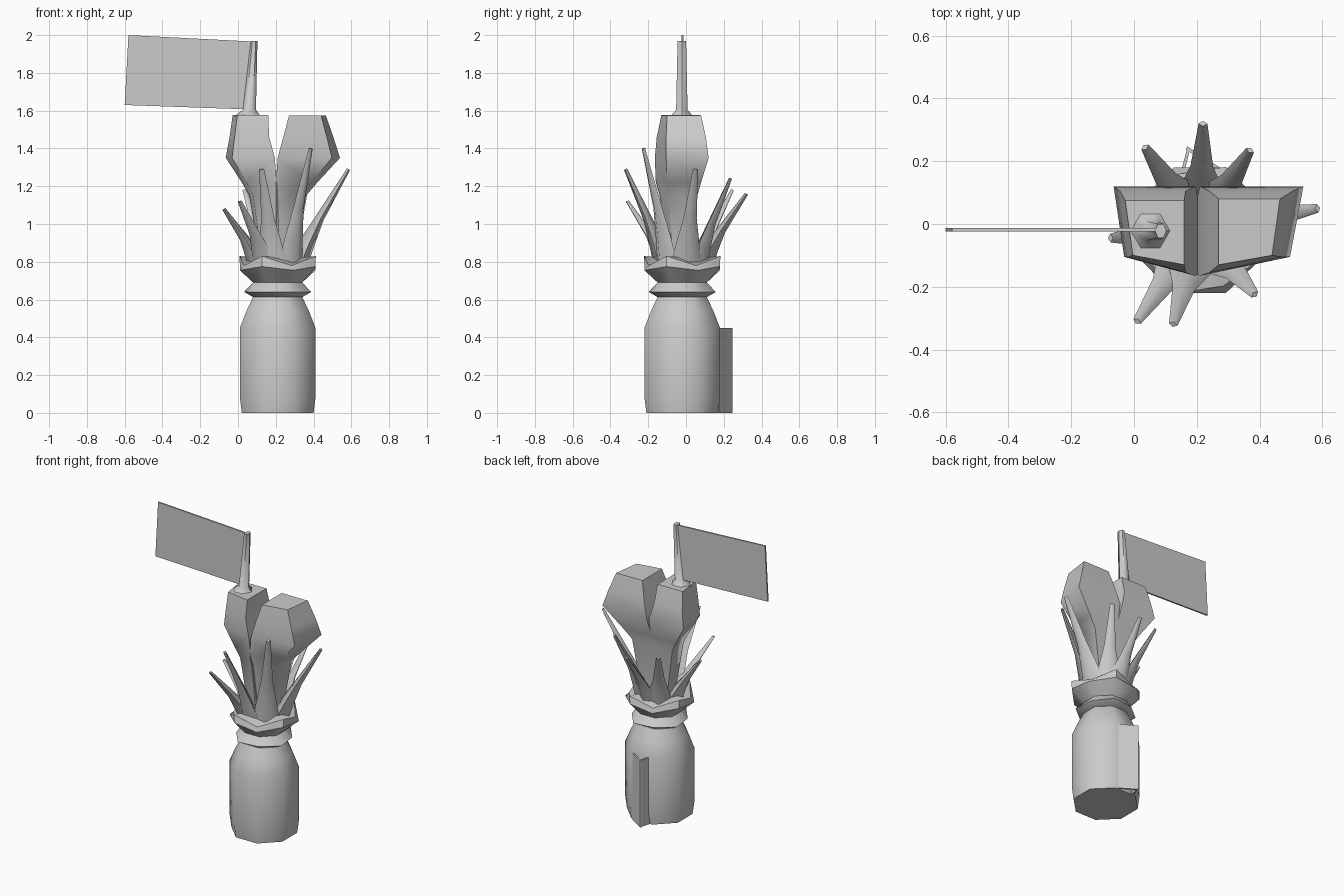
import bpy, bmesh, math
from mathutils import Vector

if "Cube" in bpy.data.objects:
    bpy.data.objects.remove(bpy.data.objects["Cube"])

CX, CY = 0.21, -0.02


def loft(name, rings, angle=50):
    """Skin a stack of equal-length point rings and cap both ends."""
    bm = bmesh.new()
    vr = [[bm.verts.new(p) for p in r] for r in rings]
    n = len(vr[0])
    for a, b in zip(vr, vr[1:]):
        for i in range(n):
            j = (i + 1) % n
            bm.faces.new((a[i], a[j], b[j], b[i]))
    bm.faces.new(vr[0][::-1])
    bm.faces.new(vr[-1])
    bmesh.ops.recalc_face_normals(bm, faces=bm.faces)
    me = bpy.data.meshes.new(name)
    bm.to_mesh(me)
    bm.free()
    ob = bpy.data.objects.new(name, me)
    bpy.context.collection.objects.link(ob)
    bpy.ops.object.select_all(action='DESELECT')
    ob.select_set(True)
    bpy.context.view_layer.objects.active = ob
    bpy.ops.object.shade_smooth_by_angle(angle=math.radians(angle))
    return ob


def ring(r, z, n=8, dz=0.0, dr=0.0):
    """Octagonal ring; dz and dr alternate around it for a zigzag edge."""
    out = []
    for i in range(n):
        s = 1 if i % 2 else -1
        a = 2 * math.pi * (i + 0.5) / n
        q = (r + s * dr) / math.cos(math.pi / n)
        out.append((CX + q * math.cos(a), CY + q * math.sin(a), z + s * dz))
    return out


def plate(name, pts, z0, z1):
    return loft(name, [[(x, y, z) for x, y in pts] for z in (z0, z1)], 30)


# Bottle-shaped base
loft("base_body", [ring(0.19, 0), ring(0.2, 0.08), ring(0.2, 0.45),
                   ring(0.165, 0.54), ring(0.125, 0.625)])

# Frilled collar: lower skirt and upper zigzag rim
loft("collar", [ring(0.125, 0.61), ring(0.17, 0.64, dr=0.008), ring(0.13, 0.69),
                ring(0.2, 0.765, dz=0.01), ring(0.19, 0.805, dz=0.025, dr=0.012),
                ring(0.09, 0.82)])

# Leaf spikes fanning out of the collar
tips = [(0.385, -0.225, 1.40), (0.125, -0.32, 1.29), (0.01, -0.31, 1.12),
        (0.585, 0.05, 1.29), (-0.075, -0.045, 1.08), (0.22, 0.32, 1.16),
        (0.37, 0.235, 1.24), (0.035, 0.245, 1.18)]
for k, tip in enumerate(tips):
    tip = Vector(tip)
    out = Vector((tip.x - CX, tip.y - CY, 0)).normalized()
    side = Vector((-out.y, out.x, 0))
    base = Vector((CX, CY, 0.77)) + out * 0.1
    rings = []
    for t, w in ((0, 0.085), (0.25, 0.062), (0.5, 0.036), (1, 0.014)):
        c = base.lerp(tip, t)
        c -= out * 0.06 * t * (1 - t)
        up = Vector((0, 0, 0.3 * w))
        rings.append([c + side * w, c + out * w * 0.6 - up,
                      c - side * w, c - out * w * 0.6 + up])
    loft(f"leaf_spike_{k + 1}", rings, 75)

# Two-lobed bulb: each lobe is (z, outer, inner, back, front, front at the cleft)
lobes = {
    "left_lobe": [(0.78, 0.12, 0.22, 0.04, -0.07, -0.09),
                  (1.15, 0.06, 0.21, 0.06, -0.09, -0.14),
                  (1.22, 0.02, 0.205, 0.08, -0.1, -0.16),
                  (1.35, -0.065, 0.195, 0.12, -0.105, -0.165),
                  (1.46, -0.045, 0.165, 0.105, -0.105, -0.155),
                  (1.578, -0.028, 0.16, 0.075, -0.1, -0.13)],
    "right_lobe": [(0.78, 0.3, 0.2, 0.04, -0.07, -0.09),
                   (1.15, 0.36, 0.2, 0.06, -0.09, -0.14),
                   (1.22, 0.42, 0.2, 0.08, -0.1, -0.16),
                   (1.35, 0.54, 0.21, 0.12, -0.105, -0.165),
                   (1.46, 0.505, 0.24, 0.105, -0.105, -0.155),
                   (1.575, 0.465, 0.27, 0.08, -0.1, -0.13)],
}
for name, rows in lobes.items():
    loft(name, [[(o, b, z), (o + 0.13 * (i - o), f, z), (i, g, z), (i, b, z)]
                for z, o, i, b, f, g in rows], 60)

# Flag pole with a flared foot
pole = []
for z, x, rx, ry in ((1.57, 0.05, 0.07, 0.07), (1.605, 0.06, 0.035, 0.035),
                     (1.97, 0.085, 0.018, 0.026)):
    pole.append([(x + rx * math.cos(math.pi * i / 3),
                  -0.022 + ry * math.sin(math.pi * i / 3), z) for i in range(6)])
loft("flag_pole", pole)

# Flag panel
flag = [(0.095, 1.965), (-0.58, 2.0), (-0.6, 1.63), (0.05, 1.607)]
loft("flag", [[(x, y, z) for x, z in flag] for y in (-0.024, -0.013)], 30)

# Folded tag behind the base
plate("tag_face", [(0.17, 0.247), (0.277, 0.178), (0.271, 0.169), (0.164, 0.238)], 0, 0.45)
plate("tag_fold", [(0.17, 0.243), (0.179, 0.24), (0.154, 0.14), (0.143, 0.143)], 0, 0.45)
